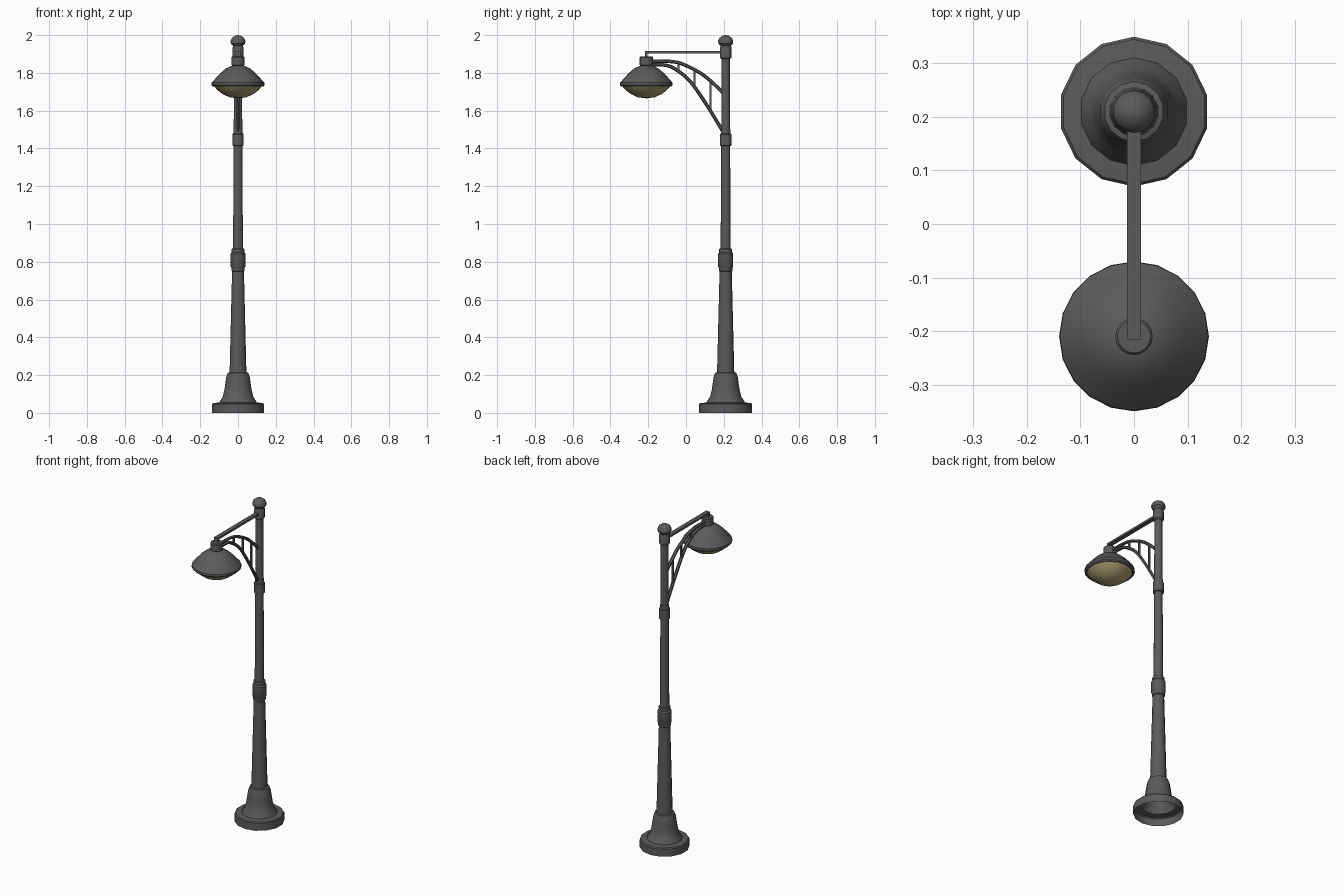
import bpy, bmesh, math
from mathutils import Vector

if "Cube" in bpy.data.objects:
    bpy.data.objects.remove(bpy.data.objects["Cube"])

def material(name, rgb):
    m = bpy.data.materials.new(name)
    m.diffuse_color = (*rgb, 1)
    m.use_nodes = True
    m.node_tree.nodes["Principled BSDF"].inputs["Base Color"].default_value = m.diffuse_color
    return m

METAL = material("dark grey metal", (0.105, 0.105, 0.105))
GLASS = material("warm yellow glass", (0.42, 0.35, 0.17))
POLE_Y, LAMP_Y = 0.21, -0.21

def finish(name, bm, mat, angle=35):
    bmesh.ops.recalc_face_normals(bm, faces=bm.faces)
    me = bpy.data.meshes.new(name)
    bm.to_mesh(me)
    bm.free()
    ob = bpy.data.objects.new(name, me)
    bpy.context.collection.objects.link(ob)
    me.materials.append(mat)
    bpy.ops.object.select_all(action='DESELECT')
    ob.select_set(True)
    bpy.context.view_layer.objects.active = ob
    bpy.ops.object.shade_smooth_by_angle(angle=math.radians(angle))
    return ob

def lathe(name, y, profile, n, mat, angle=35):
    """Revolve (radius, z) points about a vertical axis; radius 0 closes to a point."""
    bm = bmesh.new()
    rings = []
    for r, z in profile:
        if r == 0:
            rings.append([bm.verts.new((0, y, z))])
        else:
            rings.append([bm.verts.new((r * math.sin(2 * math.pi * i / n),
                                        y + r * math.cos(2 * math.pi * i / n), z)) for i in range(n)])
    for a, b in zip(rings, rings[1:]):
        for i in range(n):
            j = (i + 1) % n
            if len(a) == 1:
                bm.faces.new((a[0], b[j], b[i]))
            elif len(b) == 1:
                bm.faces.new((a[i], a[j], b[0]))
            else:
                bm.faces.new((a[i], a[j], b[j], b[i]))
    return finish(name, bm, mat, angle)

def bar(name, path, width, thick, sides=4):
    """Sweep a section along (y, z) points in the x = 0 plane."""
    bm = bmesh.new()
    pts = [Vector((0, y, z)) for y, z in path]
    rings = []
    for k, p in enumerate(pts):
        t = (pts[min(k + 1, len(pts) - 1)] - pts[max(k - 1, 0)]).normalized()
        side = Vector((1, 0, 0))
        up = side.cross(t)
        ring = []
        for i in range(sides):
            a = 2 * math.pi * (i + 0.5) / sides
            s = 1 / math.cos(math.pi / sides)
            ring.append(bm.verts.new(p + side * (math.cos(a) * s * width / 2)
                                     + up * (math.sin(a) * s * thick / 2)))
        rings.append(ring)
    for a, b in zip(rings, rings[1:]):
        for i in range(sides):
            j = (i + 1) % sides
            bm.faces.new((a[i], a[j], b[j], b[i]))
    bm.faces.new(rings[0])
    bm.faces.new(rings[-1])
    return finish(name, bm, METAL)

def smooth_path(pts, steps=4):
    """Catmull-Rom through the given points."""
    v = [Vector(p) for p in pts]
    v = [2 * v[0] - v[1]] + v + [2 * v[-1] - v[-2]]
    out = []
    for k in range(1, len(v) - 2):
        a, b, c, d = v[k - 1:k + 3]
        for s in range(steps):
            t = s / steps
            out.append(0.5 * (2 * b + (c - a) * t + (2 * a - 5 * b + 4 * c - d) * t * t
                              + (3 * b - a - 3 * c + d) * t ** 3))
    return [tuple(p) for p in out + [v[-2]]]

# Flared base, open underneath
lathe("base", POLE_Y, [(0.14, 0), (0.14, 0.046), (0.135, 0.052), (0.101, 0.055), (0.098, 0.063),
                       (0.083, 0.085), (0.074, 0.12), (0.068, 0.16), (0.064, 0.19),
                       (0.056, 0.212), (0.045, 0.215)], 14, METAL)
# Tapered pole
lathe("lower_pole", POLE_Y, [(0.046, 0.2), (0.032, 0.76)], 14, METAL)
lathe("upper_pole", POLE_Y, [(0.027, 0.85), (0.0235, 1.42), (0.022, 1.9)], 14, METAL)
# Collars and finial
lathe("middle_collar", POLE_Y, [(0.031, 0.748), (0.036, 0.752), (0.036, 0.768), (0.040, 0.774),
                                (0.040, 0.842), (0.034, 0.85), (0.034, 0.868), (0.025, 0.872)], 14, METAL)
lathe("upper_collar", POLE_Y, [(0.022, 1.413), (0.031, 1.415), (0.031, 1.475), (0.026, 1.478),
                               (0.025, 1.5), (0.021, 1.503)], 14, METAL)
lathe("top_collar", POLE_Y, [(0.021, 1.872), (0.030, 1.88), (0.030, 1.935), (0.026, 1.943),
                             (0.02, 1.945)], 14, METAL)
lathe("finial", POLE_Y, [(0.022, 1.935), (0.03, 1.946), (0.039, 1.956), (0.040, 1.970),
                         (0.033, 1.985), (0.016, 1.997), (0, 2.0)], 14, METAL)

# Lamp head: cap, shade and glass bowl
lathe("lamp_cap", LAMP_Y, [(0, 1.888), (0.031, 1.887), (0.035, 1.882), (0.035, 1.842),
                           (0.028, 1.838), (0.028, 1.825)], 16, METAL)
lathe("lamp_shade", LAMP_Y, [(0, 1.84), (0.032, 1.838), (0.062, 1.825), (0.092, 1.8), (0.118, 1.772),
                             (0.139, 1.748), (0.14, 1.735), (0.132, 1.727), (0.124, 1.728)], 20, METAL)
lathe("lamp_glass", LAMP_Y, [(0.127, 1.729), (0.108, 1.708), (0.08, 1.687), (0.045, 1.671),
                             (0, 1.665)], 20, GLASS, 60)

# Top stay bar and its hanger
bar("stay_bar", [(-0.216, 1.909), (0.2, 1.909)], 0.026, 0.012)
bar("stay_hanger", [(-0.21, 1.88), (-0.21, 1.91)], 0.026, 0.012)

# Curved bracket arms
bar("outer_arm", smooth_path([(-0.19, 1.862), (-0.11, 1.862), (-0.03, 1.851), (0.07, 1.803),
                              (0.135, 1.753), (0.2, 1.69)]), 0.018, 0.016, 6)
bar("inner_arm", smooth_path([(-0.19, 1.842), (-0.12, 1.842), (-0.065, 1.825), (0.018, 1.76),
                              (0.097, 1.65), (0.15, 1.565), (0.198, 1.485)]), 0.018, 0.016, 6)
# Struts between the arms
for k, (y, top, bottom) in enumerate([(-0.04, 1.853, 1.808), (0.045, 1.817, 1.725), (0.13, 1.757, 1.598)]):
    bar(f"arm_strut_{k + 1}", [(y, bottom), (y, top)], 0.01, 0.01)
